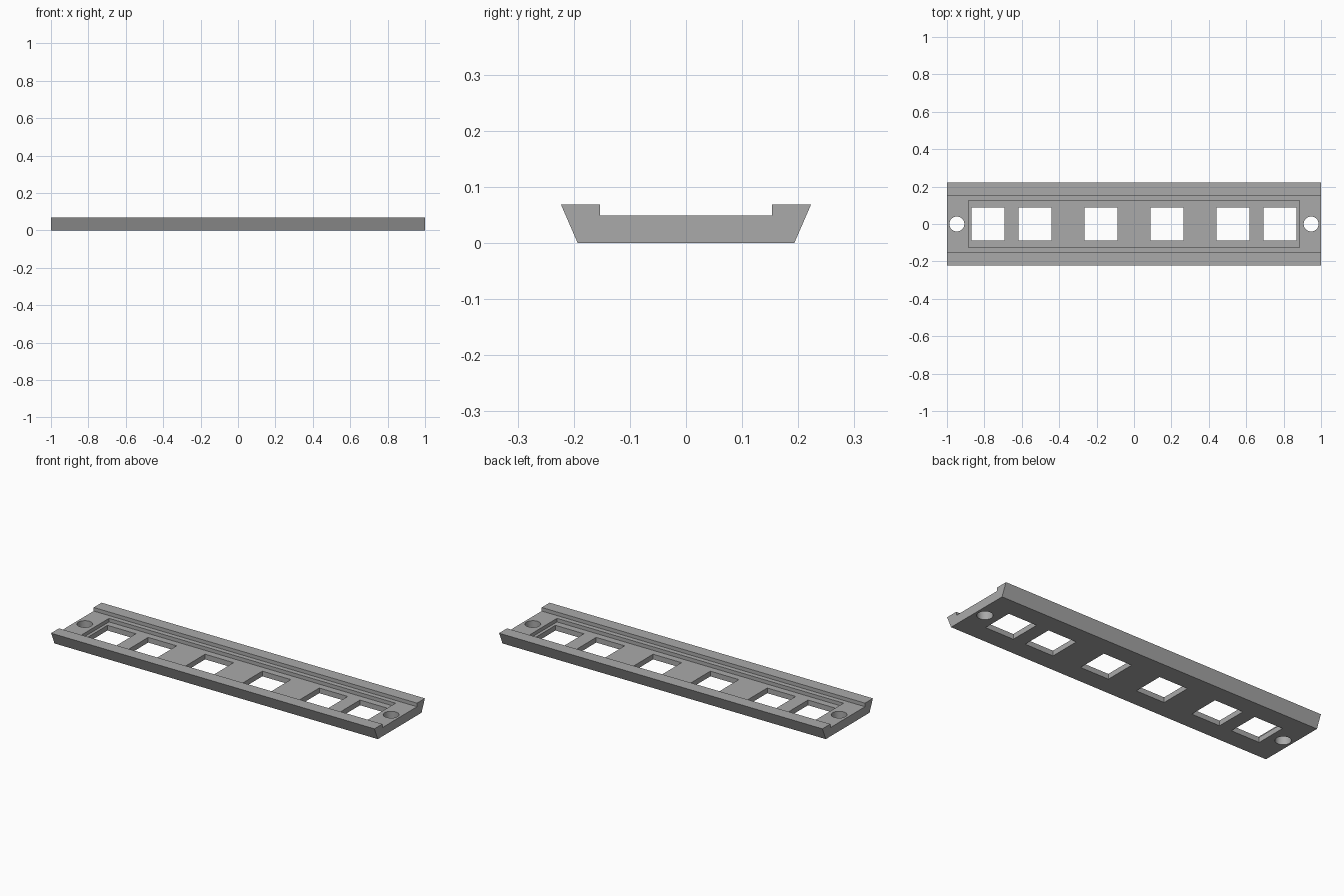
import bpy, bmesh

if "Cube" in bpy.data.objects:
    bpy.data.objects.remove(bpy.data.objects["Cube"])

LENGTH = 2.0
GROOVE_Z = 0.049
POCKET_Z = 0.029

grey = bpy.data.materials.new("plain grey")
grey.use_nodes = True
colour = (0.4, 0.4, 0.4, 1)
grey.diffuse_color = colour
grey.node_tree.nodes["Principled BSDF"].inputs["Base Color"].default_value = colour


def make_object(name, bm):
    bmesh.ops.recalc_face_normals(bm, faces=bm.faces)
    mesh = bpy.data.meshes.new(name)
    bm.to_mesh(mesh)
    bm.free()
    mesh.materials.append(grey)
    obj = bpy.data.objects.new(name, mesh)
    bpy.context.collection.objects.link(obj)
    return obj


def box_cutter(x, half_x, half_y, bottom, top):
    bm = bmesh.new()
    bmesh.ops.create_cube(bm, size=2)
    for v in bm.verts:
        v.co = (x + v.co.x * half_x, v.co.y * half_y, top if v.co.z > 0 else bottom)
    return make_object("box_cutter", bm)


def round_cutter(x, radius):
    bm = bmesh.new()
    bmesh.ops.create_cone(bm, cap_ends=True, segments=48, radius1=radius, radius2=radius, depth=1)
    bmesh.ops.translate(bm, verts=bm.verts, vec=(x, 0, 0))
    return make_object("round_cutter", bm)


# Dovetail rail: half profile mirrored, then extruded along x
half = [(0.193, 0), (0.223, 0.069), (0.153, 0.069), (0.153, GROOVE_Z)]
profile = half + [(-y, z) for y, z in reversed(half)]
bm = bmesh.new()
end = bm.faces.new([bm.verts.new((-LENGTH / 2, y, z)) for y, z in profile])
side = bmesh.ops.extrude_face_region(bm, geom=[end])
bmesh.ops.translate(bm, vec=(LENGTH, 0, 0),
                    verts=[g for g in side["geom"] if isinstance(g, bmesh.types.BMVert)])
rail = make_object("slotted_rail", bm)

# Shallow pocket, square windows and screw holes
cutters = [box_cutter(0, 0.886, 0.126, POCKET_Z, 0.2)]
for s in (-1, 1):
    cutters += [box_cutter(s * x, 0.088, 0.088, -0.1, 0.2) for x in (0.177, 0.529, 0.781)]
    cutters.append(round_cutter(s * 0.947, 0.04))

bpy.context.view_layer.objects.active = rail
for cutter in cutters:
    cutter.hide_render = True
    mod = rail.modifiers.new("cut", 'BOOLEAN')
    mod.operation = 'DIFFERENCE'
    mod.solver = 'EXACT'
    mod.object = cutter
    bpy.ops.object.modifier_apply(modifier=mod.name)
    bpy.data.objects.remove(cutter)

# Smooth hole walls, sharp edges elsewhere
bpy.ops.object.select_all(action='DESELECT')
rail.select_set(True)
bpy.ops.object.shade_smooth_by_angle()
